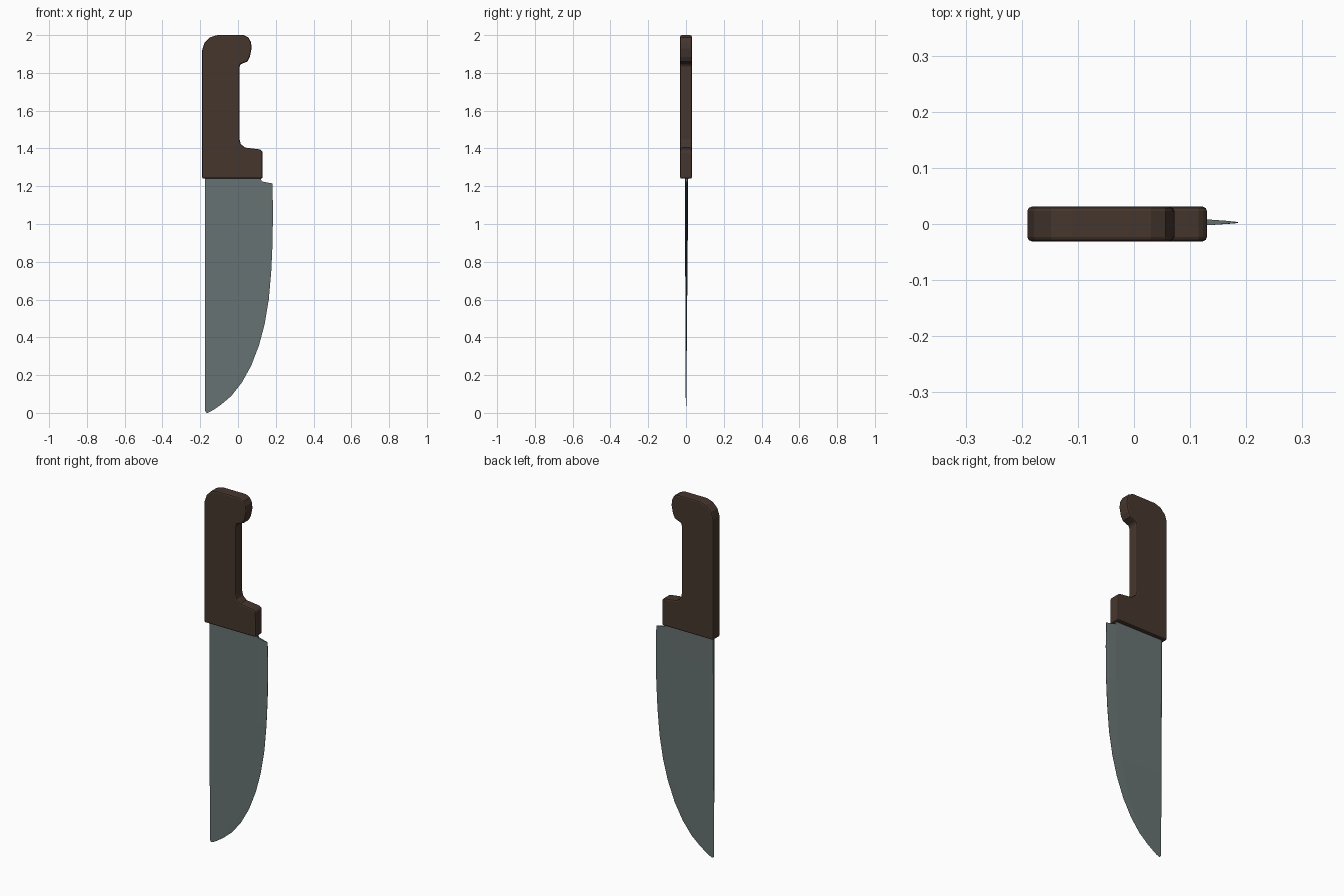
import bpy, bmesh, math

if "Cube" in bpy.data.objects:
    bpy.data.objects.remove(bpy.data.objects["Cube"])


def material(name, rgb):
    m = bpy.data.materials.new(name)
    m.diffuse_color = (*rgb, 1)
    m.use_nodes = True
    m.node_tree.nodes["Principled BSDF"].inputs["Base Color"].default_value = m.diffuse_color
    return m


def add_object(name, bm, mat):
    bmesh.ops.recalc_face_normals(bm, faces=bm.faces)
    me = bpy.data.meshes.new(name)
    bm.to_mesh(me)
    bm.free()
    me.materials.append(mat)
    ob = bpy.data.objects.new(name, me)
    bpy.context.collection.objects.link(ob)
    return ob


steel = material("grey_steel", (0.138, 0.171, 0.171))
wood = material("dark_brown_wood", (0.061, 0.037, 0.027))

# Handle: side outline extruded through y, with chamfered rims
outline = [(-0.19, 1.24), (0.13, 1.24), (0.13, 1.385), (0.115, 1.395),
           (0.035, 1.405), (0.014, 1.425), (0.008, 1.45), (0.008, 1.83),
           (0.012, 1.845), (0.05, 1.86), (0.063, 1.885), (0.072, 1.93),
           (0.069, 1.962), (0.056, 1.987), (0.03, 2.0), (-0.11, 2.0),
           (-0.148, 1.988), (-0.178, 1.958), (-0.19, 1.92)]
bm = bmesh.new()
face = bm.faces.new([bm.verts.new((x, -0.031, z)) for x, z in outline])
ext = bmesh.ops.extrude_face_region(bm, geom=[face])
bmesh.ops.translate(bm, vec=(0, 0.062, 0),
                    verts=[v for v in ext["geom"] if isinstance(v, bmesh.types.BMVert)])
handle = add_object("handle", bm, wood)
bev = handle.modifiers.new("rim", "BEVEL")
bev.width = 0.008
bev.segments = 2
bev.limit_method = "ANGLE"
bev.angle_limit = math.radians(50)

# Blade: rows of (z, spine x, edge x), tapering to the tip and cutting edge
rows = [(0.0, -0.167, -0.16), (0.007, -0.173, -0.145), (0.02, -0.175, -0.124),
        (0.045, -0.175, -0.088), (0.09, -0.175, -0.035), (0.16, -0.175, 0.02),
        (0.25, -0.175, 0.07), (0.36, -0.175, 0.112), (0.47, -0.175, 0.141),
        (0.6, -0.175, 0.163), (0.75, -0.175, 0.176), (0.9, -0.175, 0.183),
        (1.08, -0.175, 0.185), (1.215, -0.175, 0.182)]
across = [0, 0.025, 0.82, 0.84, 0.96, 1]       # position from spine to edge
thick = [0.65, 1, 0.65, 0.62, 0.28, 0.1]       # relative half thickness
heel = [1.25, 1.25, 1.25, 1.226, 1.217, 1.215]  # stepped top of the blade
bm = bmesh.new()
loops = []
for i, (z, xs, xe) in enumerate(rows):
    half = 0.001 + 0.008 * z / 1.215
    mid = 0.003 * z / 1.215
    pts = []
    for side in (1, -1):
        for u, t, hz in list(zip(across, thick, heel))[::side]:
            pts.append(bm.verts.new((xs + (xe - xs) * u, mid + side * t * half,
                                     hz if i == len(rows) - 1 else z)))
    loops.append(pts)
n = 2 * len(across)
for a, b in zip(loops, loops[1:]):
    for k in range(n):
        bm.faces.new((a[k], a[(k + 1) % n], b[(k + 1) % n], b[k]))
for cap in (loops[0], loops[-1]):
    for k in range(len(across) - 1):
        bm.faces.new((cap[k], cap[k + 1], cap[n - 2 - k], cap[n - 1 - k]))
add_object("blade", bm, steel)
